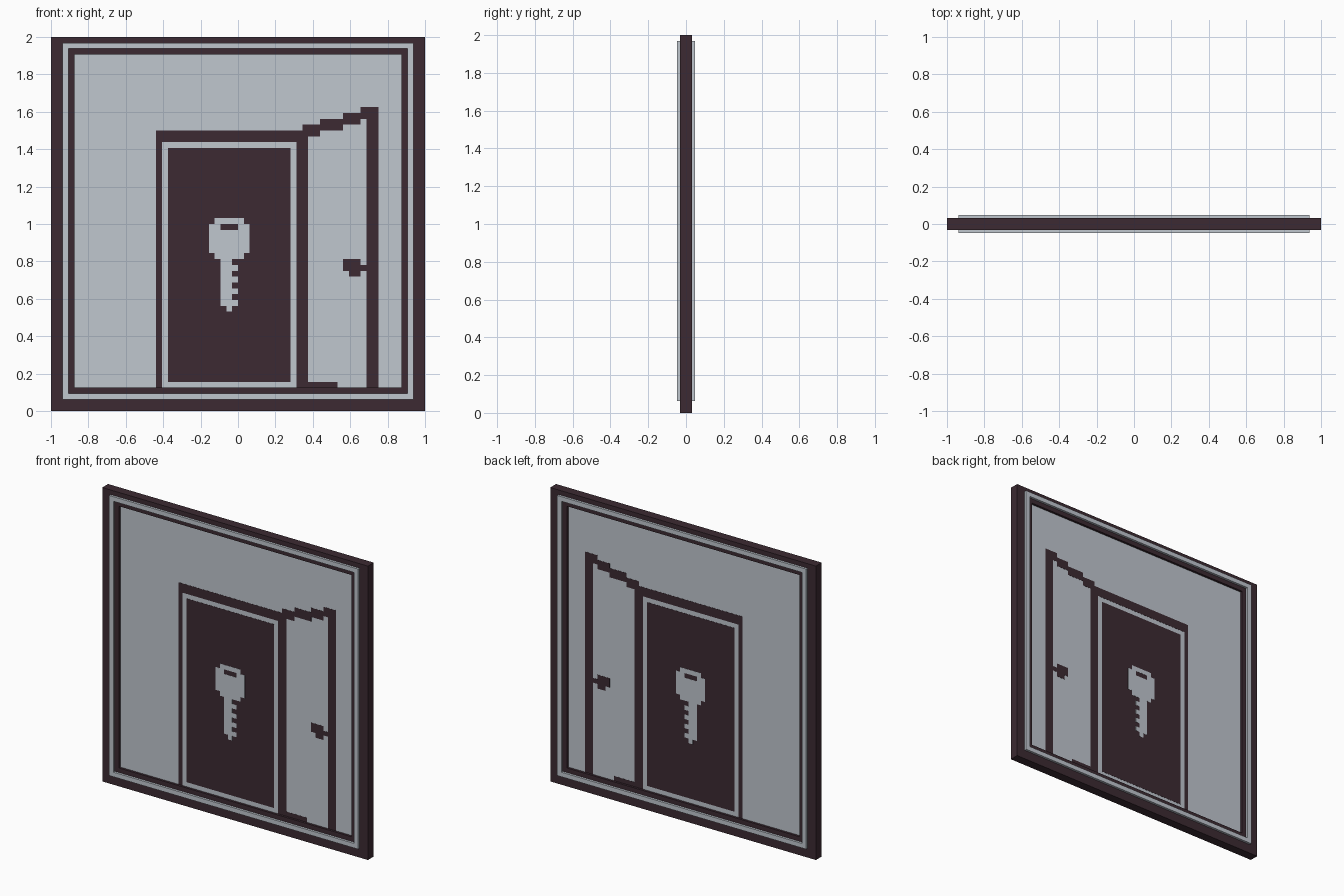
import bpy, bmesh

if "Cube" in bpy.data.objects:
    bpy.data.objects.remove(bpy.data.objects["Cube"])

U = 1 / 32  # one pixel of the artwork; columns count from the left edge, rows from the bottom


def material(name, rgb):
    m = bpy.data.materials.new(name)
    m.diffuse_color = (*rgb, 1)
    m.use_nodes = True
    m.node_tree.nodes["Principled BSDF"].inputs["Base Color"].default_value = m.diffuse_color
    return m


DARK = material("dark_plum", (0.045, 0.023, 0.032))
LIGHT = material("pale_grey", (0.527, 0.571, 0.624))


def finish(name, bm, mat):
    bmesh.ops.recalc_face_normals(bm, faces=bm.faces)
    mesh = bpy.data.meshes.new(name)
    bm.to_mesh(mesh)
    bm.free()
    mesh.materials.append(mat)
    ob = bpy.data.objects.new(name, mesh)
    bpy.context.collection.objects.link(ob)


def blocks(name, mat, half_depth, rects):
    """Boxes through the panel, each given as (col0, col1, row0, row1)."""
    bm = bmesh.new()
    for c0, c1, r0, r1 in rects:
        vs = bmesh.ops.create_cube(bm, size=1)["verts"]
        for v in vs:
            v.co = ((c1 if v.co.x > 0 else c0) * U - 1,
                    half_depth if v.co.y > 0 else -half_depth,
                    (r1 if v.co.z > 0 else r0) * U)
    finish(name, bm, mat)


def ring(name, mat, half_depth, outer, inner):
    """Rectangular frame between two rectangles."""
    bm = bmesh.new()
    loops = []
    for rect, y in ((outer, -half_depth), (inner, -half_depth),
                    (inner, half_depth), (outer, half_depth)):
        c0, c1, r0, r1 = rect
        loops.append([bm.verts.new((c * U - 1, y, r * U))
                      for c, r in ((c0, r0), (c1, r0), (c1, r1), (c0, r1))])
    for k in range(4):
        a, b = loops[k], loops[(k + 1) % 4]
        for i in range(4):
            j = (i + 1) % 4
            bm.faces.new((a[i], a[j], b[j], b[i]))
    finish(name, bm, mat)


# Frame, raised pale bead and recessed panel
opening = (4, 60, 4, 61)
ring("outer_frame", DARK, U, (0, 64, 0, 64), opening)
ring("frame_bead", LIGHT, 1.5 * U, (2, 62, 2, 63), (3, 61, 3, 62))
P = 0.5 * U
blocks("back_panel", LIGHT, P, [opening])

# Flat artwork, thin layers showing on both sides
INK = P + 0.001
blocks("door_frame", DARK, INK, [(18, 19, 4, 46), (18, 44, 46, 48), (42, 44, 4, 46)])
blocks("doorway", DARK, INK, [(20, 41, 5, 45)])
blocks("open_door_top_edge", DARK, INK,
       [(44, 46, 47, 49), (43, 44, 48, 49), (46, 50, 48, 50),
        (50, 53, 49, 51), (53, 56, 50, 52)])
blocks("open_door_side_edge", DARK, INK, [(54, 56, 4, 50)])
blocks("open_door_bottom_edge", DARK, INK, [(44, 49, 4, 5)])
blocks("door_handle", DARK, INK, [(50, 53, 24, 26), (51, 53, 23, 24), (53, 54, 24, 25)])

# Key with notched shaft
KEY = P + 0.002
blocks("key_head", LIGHT, KEY,
       [(27, 34, 27, 31), (27, 29, 31, 32), (32, 34, 31, 32),
        (28, 33, 32, 33), (28, 33, 26, 27)])
blocks("key_shaft", LIGHT, KEY, [(29, 31, 18, 26), (30, 31, 17, 18)])
blocks("key_teeth", LIGHT, KEY, [(31, 32, r, r + 1) for r in (18, 20, 22, 24)])
